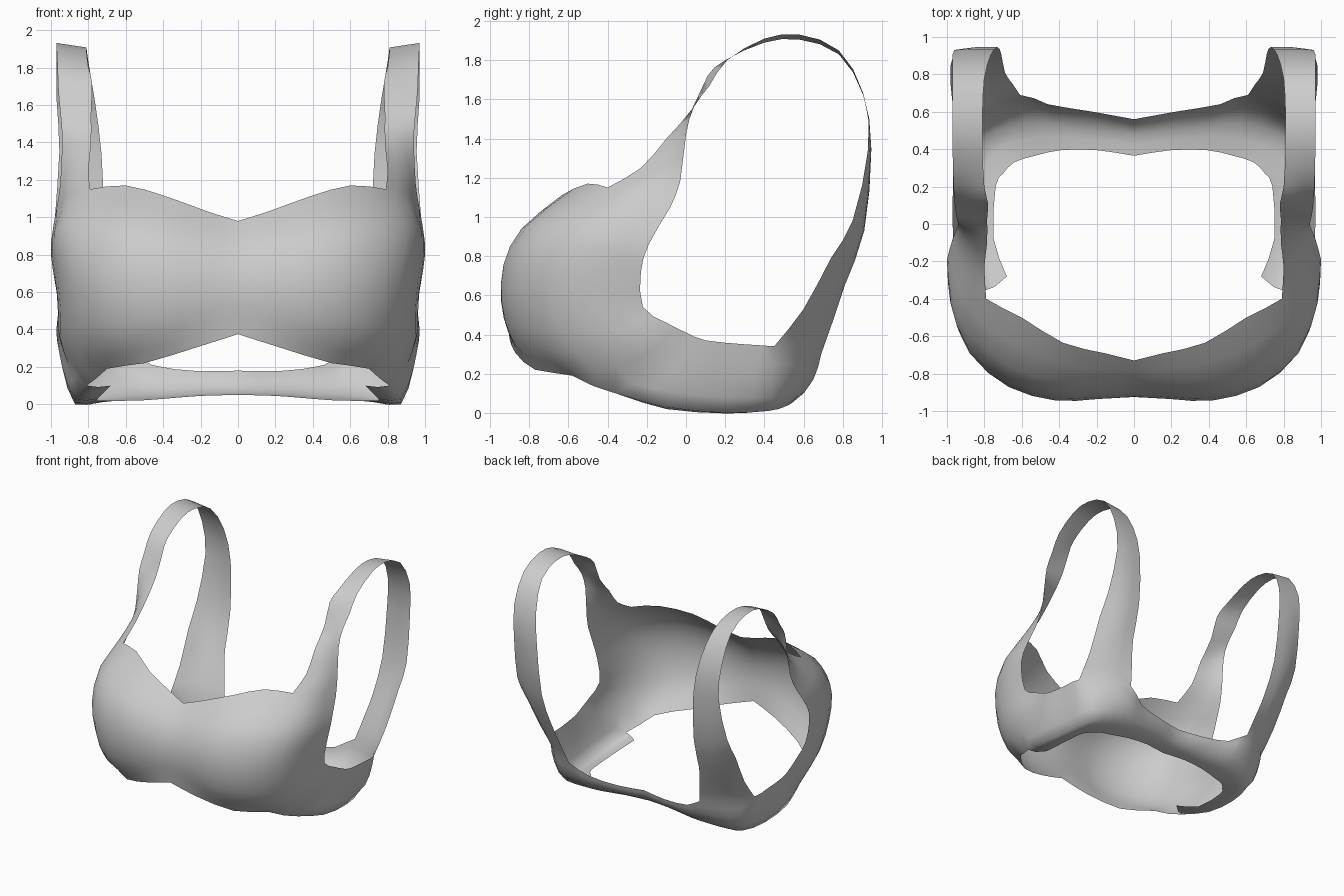
import bpy, bmesh
from mathutils import Vector

K = 2  # subdivisions per control segment


def smooth(pts, k=K):
    """Catmull-Rom curve through the points, k steps per segment."""
    p = [2 * pts[0] - pts[1]] + pts + [2 * pts[-1] - pts[-2]]
    out = []
    for i in range(1, len(p) - 2):
        a, b, c, d = p[i - 1:i + 3]
        for s in range(k):
            t = s / k
            out.append(0.5 * (2 * b + (c - a) * t + (2 * a - 5 * b + 4 * c - d) * t * t
                              + (3 * b - a - 3 * c + d) * t ** 3))
    return out + [pts[-1]]


def loft(bm, sections):
    """Smooth surface through a row of cross-sections."""
    rows = []
    for sec in sections:
        pts = [Vector(p) for p in sec]
        if len(pts) == 2:
            pts.insert(1, (pts[0] + pts[1]) / 2)
        rows.append(smooth(pts))
    cols = [smooth(list(c)) for c in zip(*rows)]
    grid = [[bm.verts.new(v) for v in c] for c in cols]
    for a, b in zip(grid, grid[1:]):
        for i in range(len(a) - 1):
            bm.faces.new((a[i], a[i + 1], b[i + 1], b[i]))


# Front cup: rows from the armhole to the centre line, top to bottom
cup = [
    [(.97, -.08, 1.05), (.90, -.27, 1.13), (.79, -.40, 1.15), (.60, -.50, 1.17),
     (.38, -.635, 1.11), (.16, -.69, 1.03), (0, -.73, .98)],
    [(1.0, -.19, .86), (.98, -.38, .93), (.89, -.58, .96), (.67, -.76, .97),
     (.42, -.84, .94), (.19, -.85, .89), (0, -.84, .86)],
    [(.99, -.23, .72), (.97, -.45, .74), (.88, -.69, .75), (.67, -.86, .76),
     (.42, -.93, .76), (.20, -.925, .73), (0, -.91, .72)],
    [(.96, -.22, .54), (.95, -.43, .52), (.86, -.68, .52), (.67, -.86, .54),
     (.42, -.94, .56), (.20, -.935, .57), (0, -.925, .58)],
    [(.965, -.10, .46), (.95, -.30, .35), (.85, -.57, .31), (.68, -.77, .33),
     (.44, -.89, .38), (.20, -.91, .44), (0, -.915, .48)],
    [(.97, 0, .41), (.91, -.17, .22), (.81, -.36, .10), (.70, -.58, .19),
     (.50, -.77, .22), (.22, -.87, .305), (0, -.90, .375)],
]

# Under-arm and back band: top edge, middle, bottom fold, inner lip
band = [
    [(.97, 0, .41), (.91, -.17, .22), (.81, -.36, .10), (.68, -.28, .10)],
    [(.97, .10, .37), (.94, .02, .20), (.87, -.10, .03), (.75, -.08, .03)],
    [(.965, .30, .35), (.93, .25, .18), (.87, .20, .00), (.74, .20, .02)],
    [(.955, .45, .34), (.92, .44, .17), (.83, .42, .01), (.70, .27, .02)],
    [(.82, .60, .32), (.80, .57, .17), (.74, .50, .03), (.64, .33, .02)],
    [(.61, .69, .30), (.59, .65, .17), (.57, .54, .05), (.53, .365, .02)],
    [(.46, .64, .21), (.44, .61, .13), (.42, .53, .05), (.39, .395, .03)],
    [(.22, .60, .178), (.22, .58, .12), (.20, .50, .06), (.20, .395, .045)],
    [(0, .56, .18), (0, .54, .12), (0, .48, .06), (0, .365, .05)],
]

# Shoulder strap: armhole edge to neck edge, over the shoulder to the back
strap = [
    cup[0][:3],
    [(.95, -.03, 1.18), (.90, -.13, 1.22), (.80, -.23, 1.25)],
    [(.94, 0, 1.42), (.785, -.10, 1.40)],
    [(.95, .04, 1.56), (.785, .03, 1.55)],
    [(.96, .12, 1.67), (.78, .11, 1.72)],
    [(.965, .21, 1.80), (.80, .20, 1.80)],
    [(.97, .40, 1.91), (.81, .40, 1.89)],
    [(.97, .58, 1.93), (.81, .58, 1.905)],
    [(.97, .78, 1.85), (.80, .78, 1.83)],
    [(.97, .905, 1.63), (.765, .905, 1.62)],
    [(.955, .93, 1.35), (.85, .945, 1.35), (.73, .945, 1.34)],
    [(.98, .85, .98), (.85, .90, .95), (.71, .91, .93)],
    [(.98, .74, .79), (.85, .80, .70), (.69, .81, .65)],
    [(.965, .60, .53), (.84, .69, .50), (.65, .75, .47)],
    [band[3][0], band[4][0], band[5][0]],
]

# Weld the three panels into one half and mirror it
bm = bmesh.new()
for part in (cup, band, strap):
    loft(bm, part)
bmesh.ops.remove_doubles(bm, verts=bm.verts, dist=0.025)
bmesh.ops.recalc_face_normals(bm, faces=bm.faces)
centre = sum((f.normal.dot(f.calc_center_median() - Vector((0, 0, .8))) * f.calc_area()
              for f in bm.faces))
if centre < 0:
    bmesh.ops.reverse_faces(bm, faces=bm.faces)
mesh = bpy.data.meshes.new("strapped_top")
bm.to_mesh(mesh)
bm.free()
obj = bpy.data.objects.new("strapped_top", mesh)
bpy.context.collection.objects.link(obj)
mesh.shade_smooth()
mirror = obj.modifiers.new("Mirror", 'MIRROR')
mirror.use_axis[0] = True
mirror.merge_threshold = 0.002
